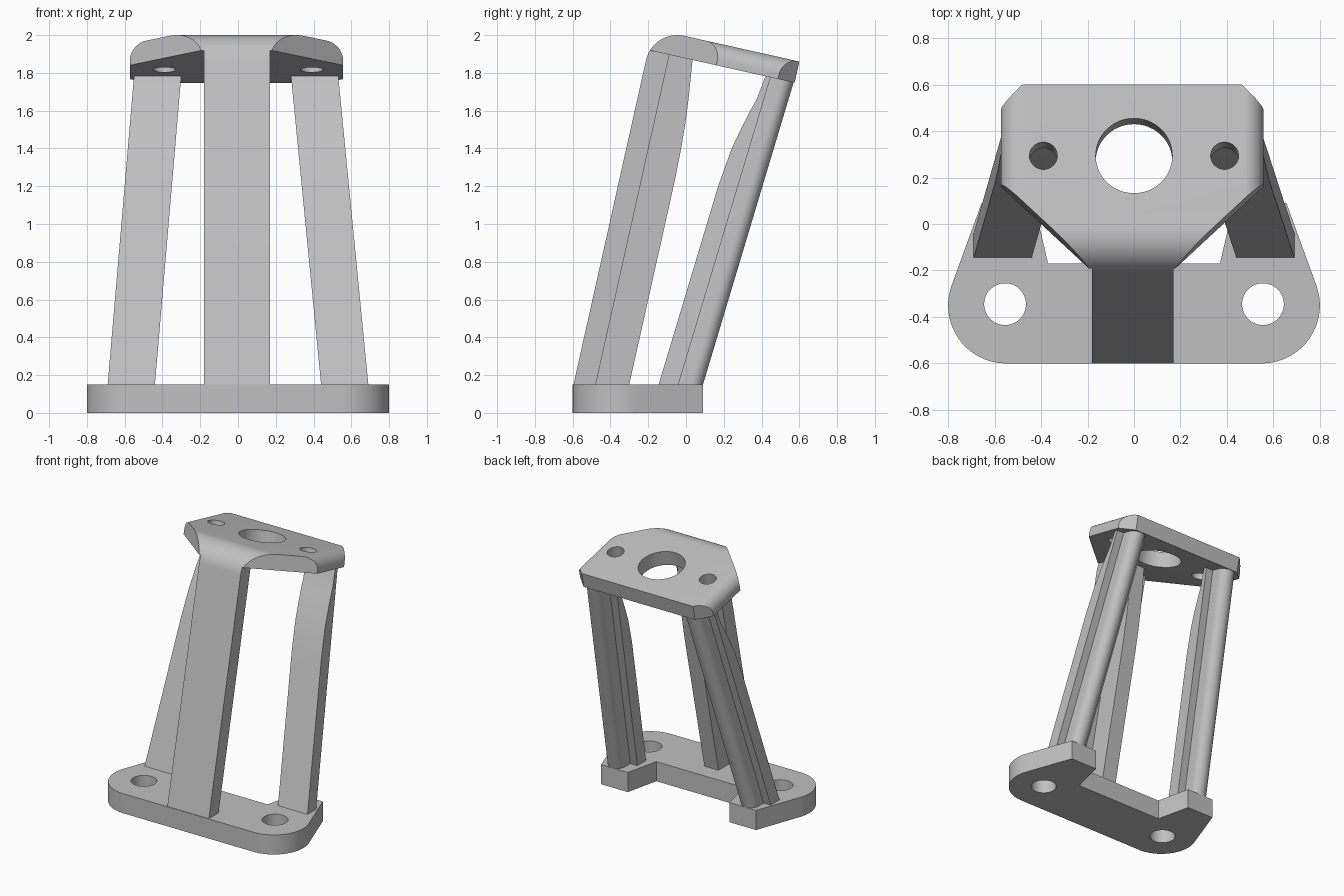
import bpy, bmesh, math
from mathutils import Matrix

if "Cube" in bpy.data.objects:
    bpy.data.objects.remove(bpy.data.objects["Cube"])

TILT = math.radians(12.6)
SIN, COS = math.sin(TILT), math.cos(TILT)
BASE_TOP = 0.15
FRONT, BACK = -0.614, 0.18        # plate extent in its tilted frame
UNDER, TOP = 1.831, 1.946
BEND = 0.17                       # radius of the rounded front edge

grey = bpy.data.materials.new("light_grey")
grey.use_nodes = True
grey.diffuse_color = (0.53, 0.53, 0.53, 1)
grey.node_tree.nodes["Principled BSDF"].inputs["Base Color"].default_value = (0.53, 0.53, 0.53, 1)


def arc(cx, cy, r, a0, a1, n=12):
    angles = [math.radians(a0 + (a1 - a0) * i / n) for i in range(n + 1)]
    return [(cx + r * math.cos(a), cy + r * math.sin(a)) for a in angles]


def loft(name, rings):
    """Skin closed rings of 3D points and cap both ends."""
    bm = bmesh.new()
    loops = [[bm.verts.new(p) for p in ring] for ring in rings]
    n = len(loops[0])
    for a, b in zip(loops, loops[1:]):
        for i in range(n):
            bm.faces.new((a[i], a[(i + 1) % n], b[(i + 1) % n], b[i]))
    bm.faces.new(loops[0])
    bm.faces.new(loops[-1])
    bmesh.ops.recalc_face_normals(bm, faces=bm.faces)
    mesh = bpy.data.meshes.new(name)
    bm.to_mesh(mesh)
    bm.free()
    obj = bpy.data.objects.new(name, mesh)
    bpy.context.collection.objects.link(obj)
    mesh.materials.append(grey)
    return obj


def prism(name, pts, axis, lo, hi):
    """Extrude a 2D profile along the x, y or z axis."""
    place = {"x": lambda p, h: (h, p[0], p[1]),
             "y": lambda p, h: (p[0], h, p[1]),
             "z": lambda p, h: (p[0], p[1], h)}[axis]
    return loft(name, [[place(p, h) for p in pts] for h in (lo, hi)])


def combine(obj, tools, operation):
    for tool in tools:
        mod = obj.modifiers.new("shape", "BOOLEAN")
        mod.operation, mod.solver, mod.object = operation, "EXACT", tool
        graph = bpy.context.evaluated_depsgraph_get()
        mesh = bpy.data.meshes.new_from_object(obj.evaluated_get(graph))
        obj.modifiers.clear()
        obj.data = mesh
        bpy.data.objects.remove(tool)


def finish(obj, tilted=False):
    if tilted:
        obj.data.transform(Matrix.Rotation(-TILT, 4, "X"))
    obj.data.shade_smooth()
    obj.data.set_sharp_from_angle(angle=math.radians(30))


def mirrored(half):
    return half + [(-x, y) for x, y in reversed(half)]


def hole(x, y, r, lo, hi):
    return prism("hole_cutter", arc(x, y, r, 0, 352.5, 47), "z", lo, hi)


# Base plate with rounded front corners, two rear lugs and bolt holes
base = prism("base_plate", mirrored(
    arc(0.55, -0.35, 0.25, -90, 20, 20) + [(0.656, 0.09), (0.43, 0.09), (0.37, -0.17)]),
    "z", 0, BASE_TOP)
combine(base, [hole(s * 0.555, -0.345, 0.09, -1, 1) for s in (-1, 1)], "DIFFERENCE")
finish(base)

# Tilted top plate: side profile trimmed by its outline and rounded sides
side = [(BACK, UNDER), (BACK, TOP)]
side += arc(FRONT + BEND, TOP - BEND, BEND, 90, 161, 16) + [(FRONT + 0.01, UNDER)]
plate = prism("top_plate", side, "x", -0.8, 0.8)
outline = mirrored([(0.175, FRONT - 0.002), (0.565, -0.245), (0.565, 0.09), (0.47, BACK + 0.002)])
sides = mirrored([(0.565, UNDER - 0.1)] + arc(0.475, TOP + 0.001 - 0.09, 0.09, 0, 90))
trims = [prism("outline_trim", outline, "z", 1, 3), prism("side_trim", sides, "y", -2, 2)]
combine(plate, trims, "INTERSECT")
plate.data.transform(Matrix.Translation((-0.008, 0, 0)))
combine(plate, [hole(x, -0.134, r, 1, 3)
                for x, r in ((0, 0.165), (-0.39, 0.06), (0.39, 0.06))], "DIFFERENCE")
finish(plate, tilted=True)


def foot(u):
    """Lower end of a tilted part, just inside the base."""
    return (u, (BASE_TOP - 0.006 + u * SIN) / COS)


# Front leg: wide flange with a narrow rib behind it
flange_back = FRONT + 0.115
flange = [foot(FRONT)] + arc(FRONT + BEND, TOP - BEND, BEND, 180, 160, 5)
flange += [(flange_back, UNDER + 0.004), foot(flange_back)]
finish(prism("front_leg_flange", flange, "x", -0.181, 0.17), tilted=True)

rib = [foot(flange_back - 0.02), (flange_back - 0.02, UNDER + 0.01), (-0.375, UNDER + 0.01),
       (-0.363, 1.74), (-0.35, 1.63), (-0.338, 1.5), (-0.33, 1.35), (-0.326, 1.18), foot(-0.326)]
finish(prism("front_leg_rib", rib, "x", -0.065, 0.055), tilted=True)

# Rear legs: T section with a round-backed rib, thinned in front near the plate
LEVELS = [(0.144, 0), (1.2, 0), (1.4, 0.012), (1.53, 0.035), (1.6, 0.05), (1.66, 0.066), (1.79, 0.076)]
for label, s in (("left", 1), ("right", -1)):
    rings = []
    for z, thin in LEVELS:
        t = (z - BASE_TOP) / (1.79 - BASE_TOP)
        cx = s * (0.565 - 0.15 * t) - 0.01 * t
        cy = 0.30 * (z - BASE_TOP)
        section = [(-0.125, -0.145 + thin), (0.125, -0.145 + thin), (0.125, -0.04), (0.065, -0.04)]
        section += arc(0, 0.025, 0.065, 0, 180, 16) + [(-0.065, -0.04), (-0.125, -0.04)]
        rings.append([(cx + x, cy + y, z) for x, y in section])
    finish(loft("rear_leg_" + label, rings))
